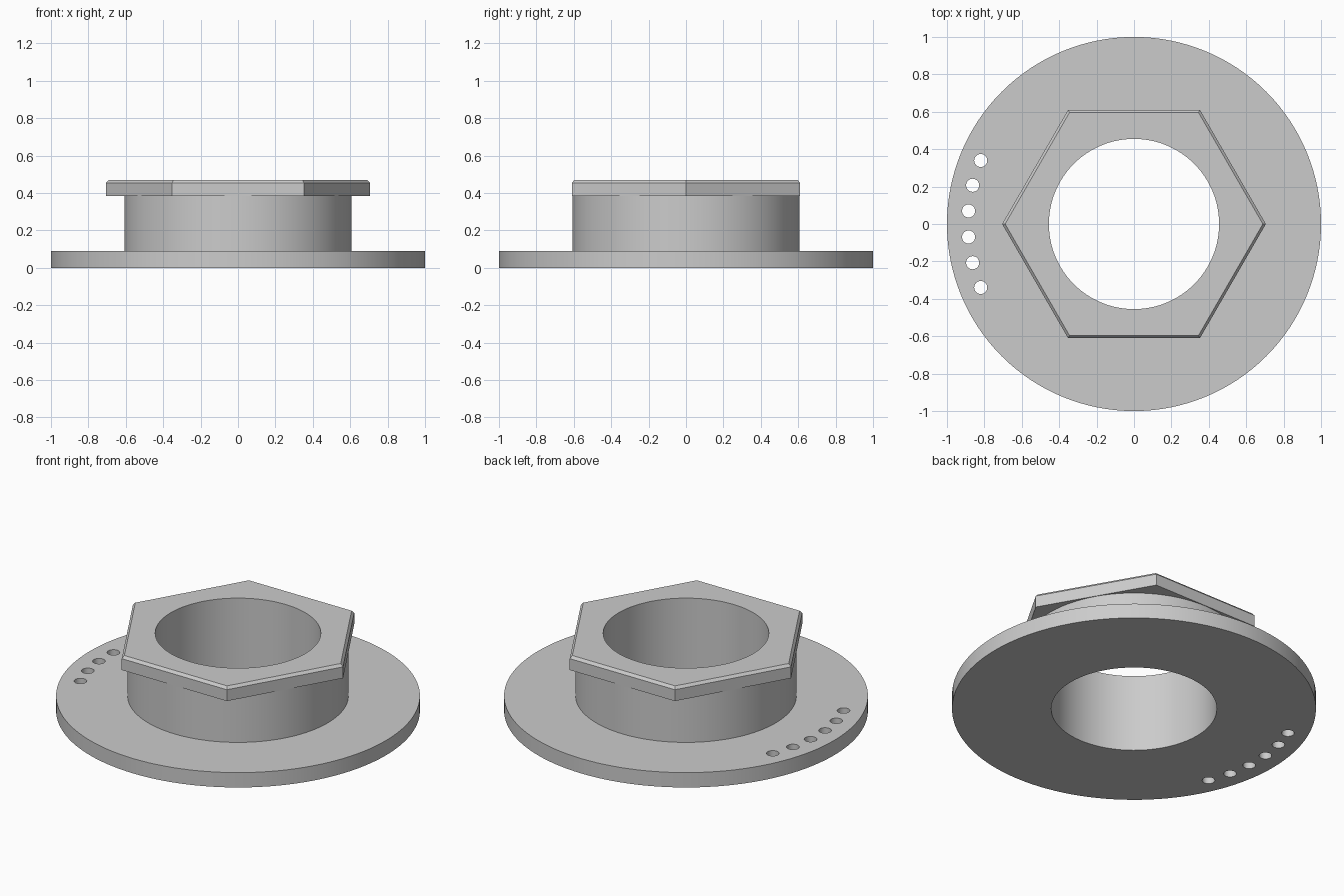
import bpy, bmesh
from math import radians, cos, sin

cube = bpy.data.objects.get("Cube")
if cube:
    bpy.data.objects.remove(cube, do_unlink=True)

# Single plain grey
grey = bpy.data.materials.new("plain grey")
grey.use_nodes = True
COLOUR = (0.6, 0.6, 0.6, 1)
grey.diffuse_color = COLOUR
grey.node_tree.nodes["Principled BSDF"].inputs["Base Color"].default_value = COLOUR

BORE_RADIUS = 0.455
NECK_RADIUS = 0.607
HEX_RADIUS = 0.705
FLANGE_TOP, NECK_TOP, HEX_TOP = 0.09, 0.385, 0.47
CHAMFER = 0.016


def solid(name, sections, sides):
    """Stack of (radius, z) rings, closed at both ends."""
    bm = bmesh.new()
    rings = [[bm.verts.new((r * cos(radians(360 * i / sides)),
                            r * sin(radians(360 * i / sides)), z))
              for i in range(sides)] for r, z in sections]
    for low, high in zip(rings, rings[1:]):
        for i in range(sides):
            j = (i + 1) % sides
            bm.faces.new((low[i], low[j], high[j], high[i]))
    bm.faces.new(reversed(rings[0]))
    bm.faces.new(rings[-1])
    mesh = bpy.data.meshes.new(name)
    bm.to_mesh(mesh)
    bm.free()
    mesh.materials.append(grey)
    obj = bpy.data.objects.new(name, mesh)
    bpy.context.collection.objects.link(obj)
    return obj


def cutter(name, radius, x=0, y=0):
    obj = solid(name, [(radius, -0.2), (radius, 0.7)], 128 if radius > 0.1 else 32)
    obj.location = (x, y, 0)
    obj.hide_render = True
    return obj


def finish(obj, cutters):
    """Cut the holes, then shade the round walls smooth."""
    bpy.ops.object.select_all(action='DESELECT')
    bpy.context.view_layer.objects.active = obj
    obj.select_set(True)
    for cut in cutters:
        mod = obj.modifiers.new(cut.name, 'BOOLEAN')
        mod.operation = 'DIFFERENCE'
        mod.solver = 'EXACT'
        mod.object = cut
        bpy.ops.object.modifier_apply(modifier=mod.name)
    bpy.ops.object.shade_smooth_by_angle(angle=radians(25))


# Round flange with its neck
body = solid("flange_and_neck", [(1, 0), (1, FLANGE_TOP), (NECK_RADIUS, FLANGE_TOP),
                                 (NECK_RADIUS, NECK_TOP)], 128)

# Hexagonal collar, chamfered along the top edge
collar = solid("hex_collar", [(HEX_RADIUS, NECK_TOP), (HEX_RADIUS, HEX_TOP - CHAMFER),
                              (HEX_RADIUS - CHAMFER, HEX_TOP)], 6)

# Central bore and the arc of six small holes on the right side
bore = cutter("bore_cutter", BORE_RADIUS)
holes = []
for k in range(6):
    angle = radians(180 + 9 * (k - 2.5))
    holes.append(cutter("hole_cutter", 0.035, 0.887 * cos(angle), 0.887 * sin(angle)))

bpy.context.view_layer.update()
finish(body, [bore] + holes)
finish(collar, [bore])

for helper in [bore] + holes:
    bpy.data.objects.remove(helper, do_unlink=True)
